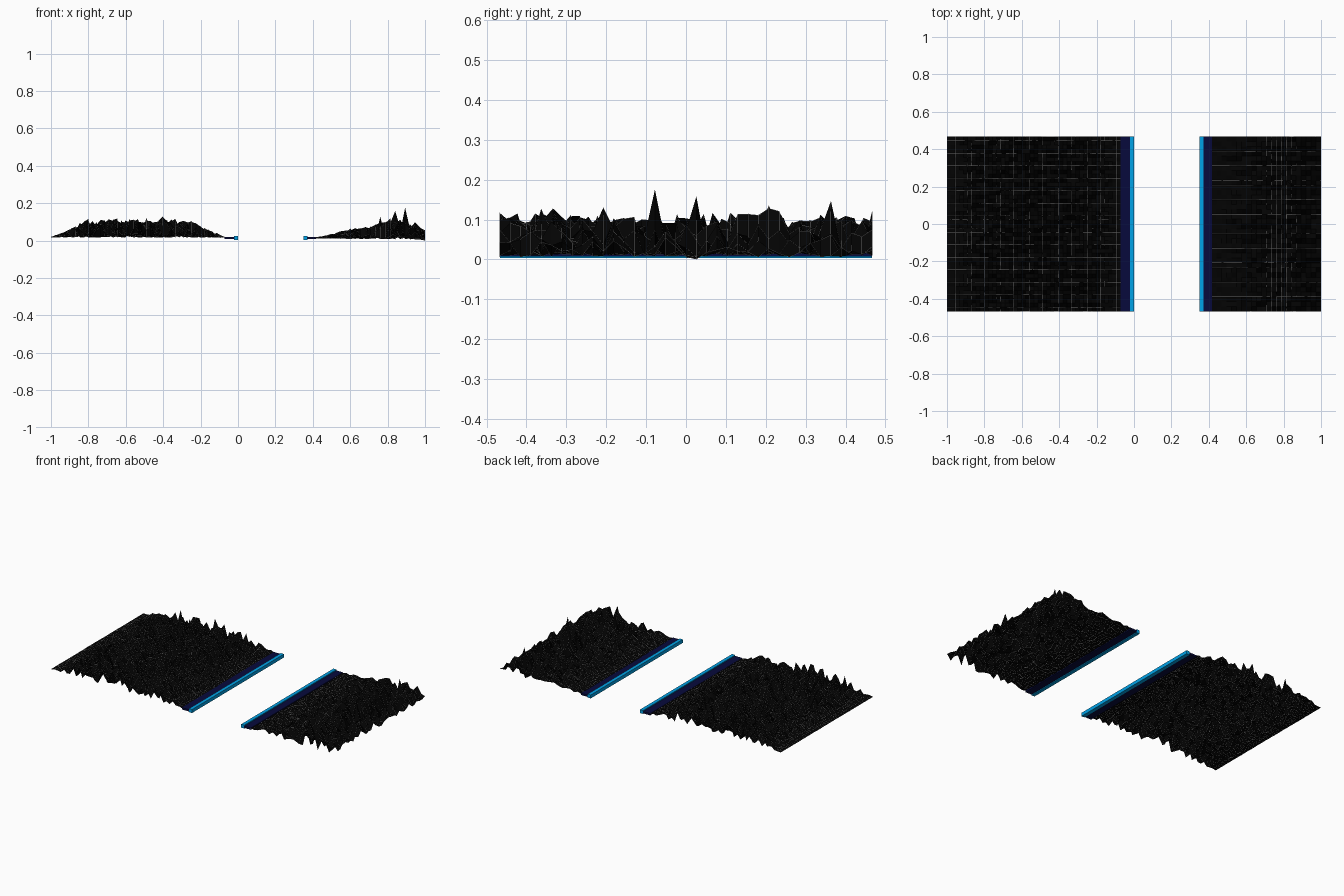
import bpy, bmesh, random
from mathutils import Vector, noise

if "Cube" in bpy.data.objects:
    bpy.data.objects.remove(bpy.data.objects["Cube"])

random.seed(7)
HALF_Y = 0.467


def material(name, rgb):
    m = bpy.data.materials.new(name)
    m.diffuse_color = (*rgb, 1)
    m.use_nodes = True
    m.node_tree.nodes["Principled BSDF"].inputs["Base Color"].default_value = m.diffuse_color
    return m


BLACK = material("black_ground", (0.0008, 0.0008, 0.0008))
GREY = material("grey_lines", (0.7, 0.7, 0.7))
NAVY = material("navy", (0.002, 0.003, 0.045))
CYAN = material("cyan", (0.0, 0.36, 0.8))


def lerp_profile(points, x):
    for (x0, z0), (x1, z1) in zip(points, points[1:]):
        if x <= x1:
            return z0 + (z1 - z0) * max(0, x - x0) / (x1 - x0)
    return points[-1][1]


def add_object(name, bm, mat):
    mesh = bpy.data.meshes.new(name)
    bm.to_mesh(mesh)
    bm.free()
    obj = bpy.data.objects.new(name, mesh)
    bpy.context.collection.objects.link(obj)
    mesh.materials.append(mat)
    return obj


def roughness(x, y):
    """Random height factor, mostly low, varied by broad smooth noise."""
    broad = noise.noise(Vector((x * 9, y * 9, 0.3)))
    return random.random() ** 1.35 * (0.93 + 0.35 * broad)


def terrain(name, x0, x1, nx, ny, floor, ceiling, spikes=()):
    """Faceted height field: random heights between floor and ceiling profiles."""
    bm = bmesh.new()
    rows = []
    for i in range(nx + 1):
        x = x0 + (x1 - x0) * i / nx
        lo, hi = lerp_profile(floor, x), lerp_profile(ceiling, x)
        row = []
        for j in range(ny + 1):
            y = -HALF_Y + 2 * HALF_Y * j / ny
            row.append(bm.verts.new((x, y, lo + (hi - lo) * roughness(x, y))))
        rows.append(row)
    for a, b in zip(rows, rows[1:]):
        for j in range(ny):
            bm.faces.new((a[j], b[j], b[j + 1], a[j + 1]))
    # single tall peaks and dips
    for sx, sy, sz in spikes:
        v = min(bm.verts, key=lambda v: (v.co.x - sx) ** 2 + (v.co.y - sy) ** 2)
        v.co.z = sz
    lines = bm.copy()
    add_object(name, bm, BLACK)
    # thin grid lines over the ground
    wire = add_object(name + "_grid_lines", lines, GREY)
    mod = wire.modifiers.new("Wireframe", "WIREFRAME")
    mod.thickness = 0.0014
    mod.use_boundary = True
    mod.use_even_offset = False


def strip(name, x0, x1, z0, z1, mat):
    bm = bmesh.new()
    bmesh.ops.create_cube(bm, size=1)
    for v in bm.verts:
        v.co.x = x0 if v.co.x < 0 else x1
        v.co.y *= 2 * HALF_Y
        v.co.z = z0 if v.co.z < 0 else z1
    add_object(name, bm, mat)


# wide hills on the left
terrain("left_hills", -1.0, -0.07, 42, 42,
        [(-1, 0.018), (-0.07, 0.016)],
        [(-1, 0.02), (-0.92, 0.05), (-0.82, 0.112), (-0.25, 0.114),
         (-0.17, 0.062), (-0.07, 0.02)])

# steeper mountains on the right
terrain("right_mountains", 0.415, 1.0, 22, 36,
        [(0.415, 0.012), (1, 0.006)],
        [(0.415, 0.018), (0.55, 0.05), (0.7, 0.08), (0.78, 0.115),
         (0.92, 0.12), (0.96, 0.085), (1, 0.055)],
        [(0.9, -0.075, 0.176), (0.83, 0.015, 0.158), (0.9, 0.375, 0.146),
         (0.83, 0.2, 0.135), (0.77, -0.375, 0.127), (0.89, -0.2, 0.13),
         (1, 0.03, 0.001)])

# dark verges and bright kerbs along the gap
strip("left_verge", -0.072, -0.02, 0.008, 0.02, NAVY)
strip("left_kerb", -0.022, 0.0, 0.004, 0.026, CYAN)
strip("right_verge", 0.37, 0.418, 0.008, 0.02, NAVY)
strip("right_kerb", 0.35, 0.372, 0.004, 0.026, CYAN)
